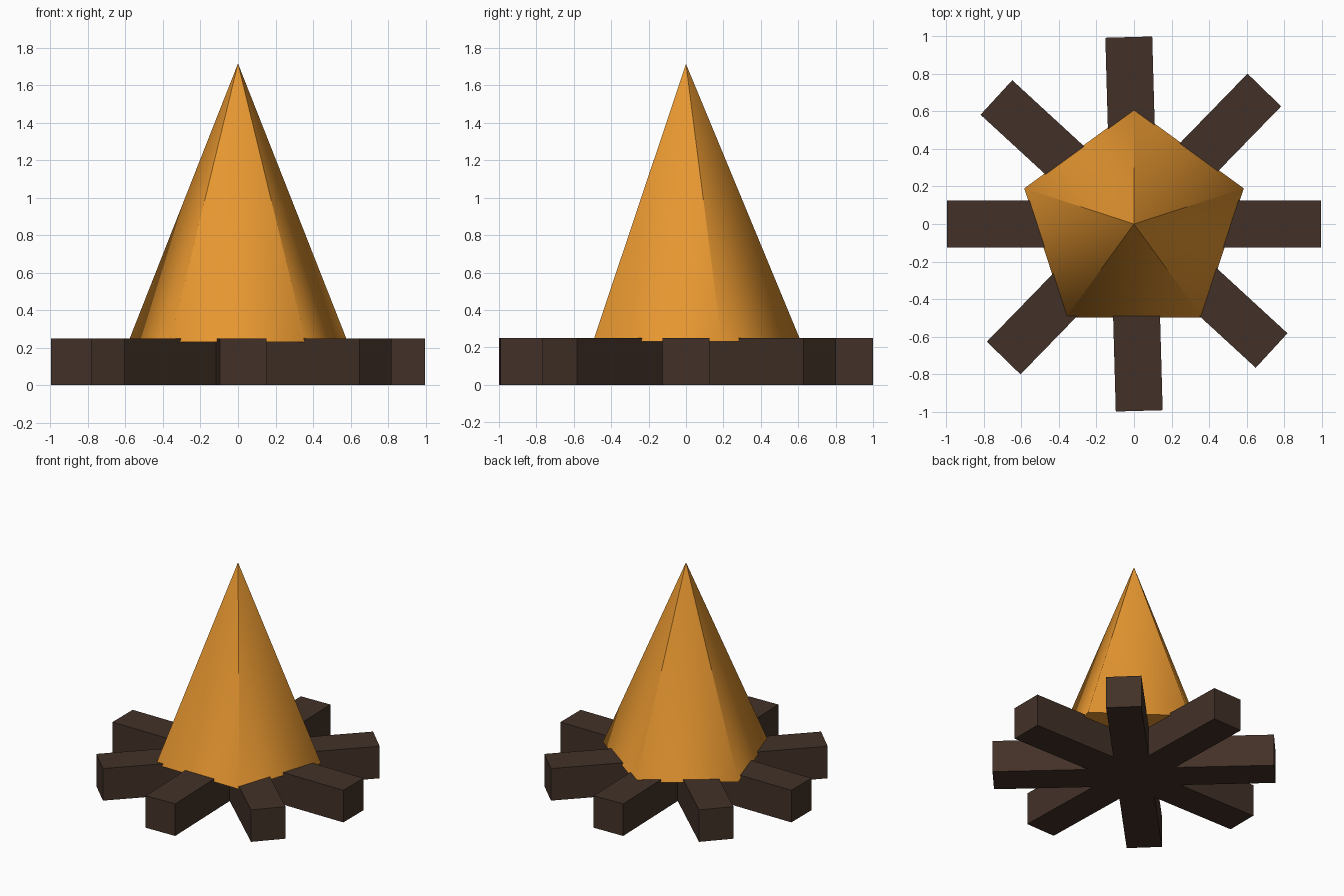
import bpy
import bmesh
from math import radians, sin, cos, pi
from mathutils import Vector

cube = bpy.data.objects.get("Cube")
if cube:
    bpy.data.objects.remove(cube, do_unlink=True)


def material(name, rgb):
    mat = bpy.data.materials.new(name)
    mat.use_nodes = True
    mat.diffuse_color = (*rgb, 1)
    bsdf = mat.node_tree.nodes["Principled BSDF"]
    bsdf.inputs["Base Color"].default_value = (*rgb, 1)
    bsdf.inputs["Roughness"].default_value = 0.9
    return mat


def finish(name, bm, mat):
    bmesh.ops.recalc_face_normals(bm, faces=bm.faces[:])
    mesh = bpy.data.meshes.new(name)
    bm.to_mesh(mesh)
    bm.free()
    mesh.materials.append(mat)
    obj = bpy.data.objects.new(name, mesh)
    bpy.context.collection.objects.link(obj)
    return obj


bark = material("dark bark brown", (0.055, 0.031, 0.021))
fire = material("flame orange", (0.80, 0.31, 0.03))

# Four square logs crossing at the centre
LENGTH, THICK = 1.993, 0.25
logs = {"log_side_to_side": 0, "log_front_to_back": 91.6,
        "log_diagonal_a": 45.8, "log_diagonal_b": 137.4}
for name, angle in logs.items():
    bm = bmesh.new()
    bmesh.ops.create_cube(bm, size=1)
    bmesh.ops.scale(bm, vec=(LENGTH, THICK, THICK), verts=bm.verts)
    log = finish(name, bm, bark)
    log.location.z = THICK / 2
    log.rotation_euler.z = radians(angle)

# Five-sided flame with a flat underside, one corner to the back
SIDES, RADIUS, BASE, TIP = 5, 0.615, 0.23, 1.715
bm = bmesh.new()
ring = []
for i in range(SIDES):
    a = pi / 2 + 2 * pi * i / SIDES
    ring.append(bm.verts.new((RADIUS * cos(a), RADIUS * sin(a), BASE)))
tip = bm.verts.new((0, 0, TIP))
bm.faces.new(ring)
for i in range(SIDES):
    bm.faces.new((ring[i], ring[(i + 1) % SIDES], tip))
flame = finish("flame", bm, fire)

# Flame shading: creased at the tip, rounded towards the foot
mesh = flame.data
mesh.shade_smooth()
normals = []
for face in mesh.polygons:
    for v in face.vertices:
        co = mesh.vertices[v].co
        if face.normal.z < -0.9 or co.z > 1:
            normals.append(face.normal.copy())
        else:
            slope = RADIUS * cos(pi / SIDES) / (TIP - BASE)
            normals.append(Vector((co.x, co.y, RADIUS * slope)).normalized())
mesh.normals_split_custom_set(normals)
